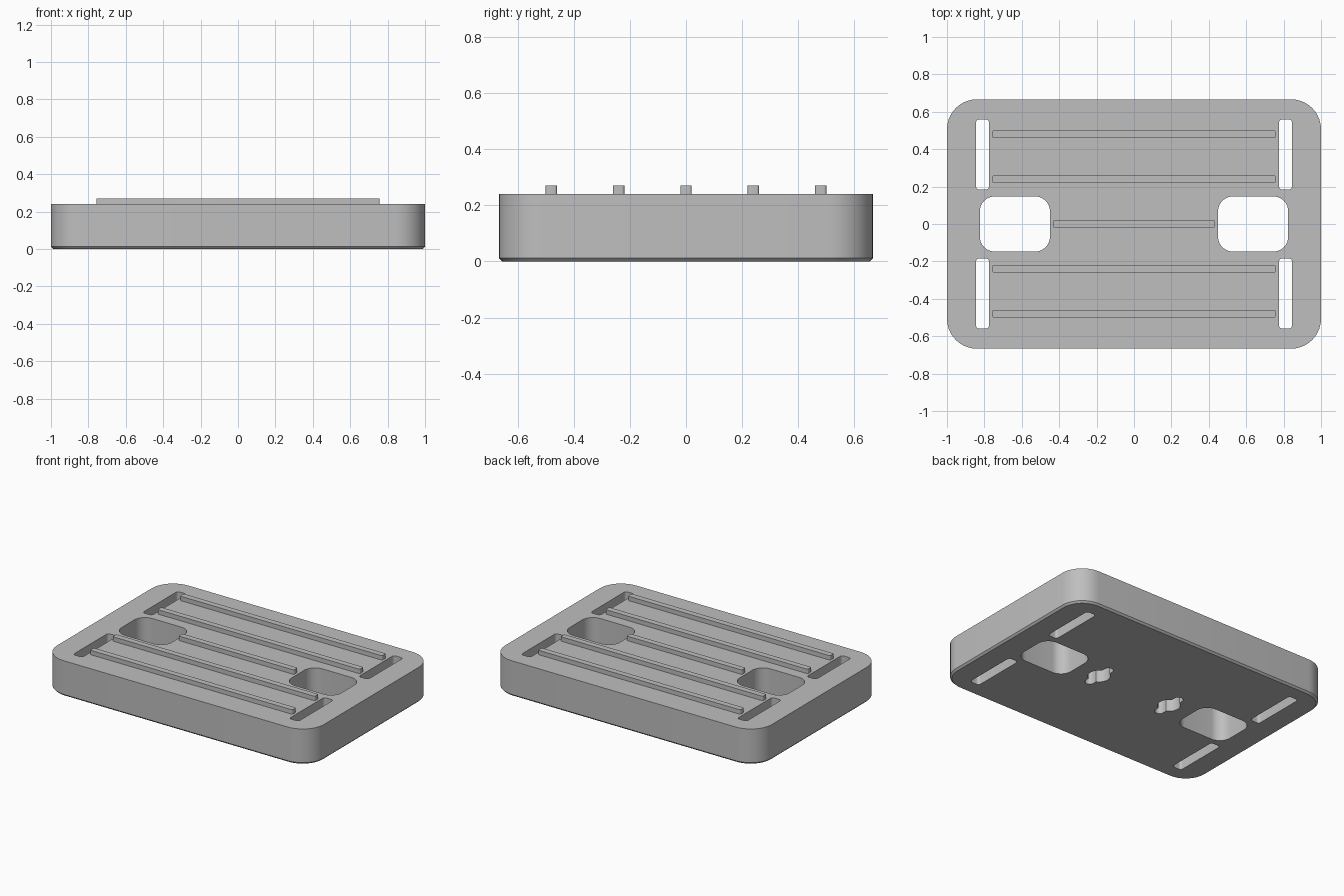
import bpy, bmesh
from math import cos, sin, pi, asin, radians

if "Cube" in bpy.data.objects:
    bpy.data.objects.remove(bpy.data.objects["Cube"], do_unlink=True)

grey = bpy.data.materials.new("plain_grey")
grey.use_nodes = True
colour = (0.52, 0.52, 0.52, 1)
grey.diffuse_color = colour
grey.node_tree.nodes["Principled BSDF"].inputs["Base Color"].default_value = colour


def rounded_rect(w, d, r, seg=10):
    """Counter-clockwise outline of a rounded rectangle."""
    pts = []
    for i, (sx, sy) in enumerate([(1, 1), (-1, 1), (-1, -1), (1, -1)]):
        for k in range(seg + 1):
            a = (i + k / seg) * pi / 2
            pts.append((sx * (w / 2 - r) + r * cos(a), sy * (d / 2 - r) + r * sin(a)))
    return pts


def keyhole(r, half_w, half_l, seg=16):
    """Round hole with a narrow round-ended slot on each side along y."""
    pts = []
    tip = half_l - half_w
    start = asin(half_w / r)
    for s in (1, -1):
        for k in range(9):
            a = pi * k / 8
            pts.append((s * half_w * cos(a), s * (tip + half_w * sin(a))))
        for k in range(seg + 1):
            a = pi / 2 + start + (pi - 2 * start) * k / seg
            pts.append((s * r * cos(a), s * r * sin(a)))
    return pts


def prism(name, layers, at=(0, 0)):
    """Solid through a list of (height, outline) layers."""
    bm = bmesh.new()
    rings = [[bm.verts.new((x + at[0], y + at[1], z)) for x, y in pts] for z, pts in layers]
    n = len(rings[0])
    for lo, hi in zip(rings, rings[1:]):
        for i in range(n):
            j = (i + 1) % n
            bm.faces.new((lo[i], lo[j], hi[j], hi[i]))
    bm.faces.new(rings[0][::-1])
    bm.faces.new(rings[-1])
    mesh = bpy.data.meshes.new(name)
    bm.to_mesh(mesh)
    bm.free()
    mesh.materials.append(grey)
    obj = bpy.data.objects.new(name, mesh)
    bpy.context.collection.objects.link(obj)
    return obj


def smooth(obj):
    bpy.ops.object.select_all(action="DESELECT")
    obj.select_set(True)
    bpy.context.view_layer.objects.active = obj
    bpy.ops.object.shade_smooth_by_angle(angle=radians(30))


# Tray block with a small chamfer round the bottom edge
W, D, H, C = 2.0, 1.333, 0.24, 0.012
tray = prism("tray", [
    (0, rounded_rect(W - 2 * C, D - 2 * C, 0.16 - C)),
    (C, rounded_rect(W, D, 0.16)),
    (H, rounded_rect(W, D, 0.16))])

# Cutters: finger holes, drain slots and blind keyholes underneath
cutters = []


def cutter(name, outline, at, z0, z1):
    obj = prism(name, [(z0, outline), (z1, outline)], at)
    obj.hide_render = True
    cutters.append(obj)


for s in (1, -1):
    cutter("finger_hole_cutter", rounded_rect(0.375, 0.295, 0.08), (s * 0.637, 0), -0.1, 0.4)
    cutter("keyhole_cutter", keyhole(0.07, 0.03, 0.12), (s * 0.28, 0), -0.1, 0.1)
    for t in (1, -1):
        cutter("drain_slot_cutter", rounded_rect(0.07, 0.375, 0.018, 5),
               (s * 0.81, t * 0.372), -0.1, 0.4)

for c in cutters:
    mod = tray.modifiers.new("cut", "BOOLEAN")
    mod.operation = "DIFFERENCE"
    mod.solver = "EXACT"
    mod.object = c

# Bake the cuts and drop the cutters
graph = bpy.context.evaluated_depsgraph_get()
baked = bpy.data.meshes.new_from_object(tray.evaluated_get(graph))
tray.modifiers.clear()
tray.data = baked
for c in cutters:
    bpy.data.objects.remove(c, do_unlink=True)
smooth(tray)

# Raised ribs across the top, the middle one shorter
for i in range(-2, 3):
    length = 0.865 if i == 0 else 1.515
    outline = rounded_rect(length, 0.04, 0.008, 4)
    rib = prism("rib", [(H - 0.01, outline), (0.27, outline)], (0, i * 0.24))
    smooth(rib)
